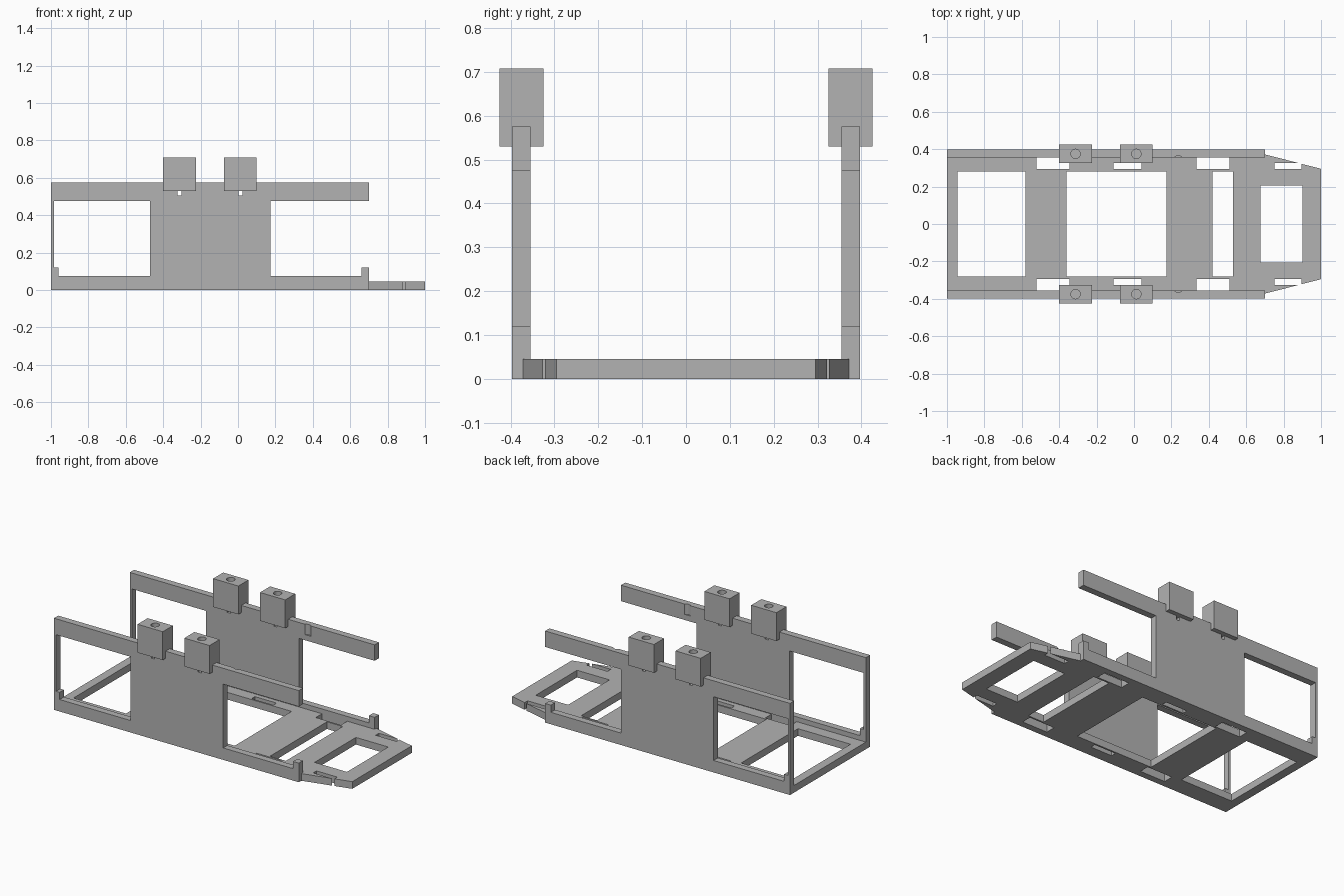
import bpy, bmesh
from mathutils import Vector

if "Cube" in bpy.data.objects:
    bpy.data.objects.remove(bpy.data.objects["Cube"])

grey = bpy.data.materials.new("plain grey")
grey.diffuse_color = (0.45, 0.45, 0.45, 1)
grey.use_nodes = True
grey.node_tree.nodes["Principled BSDF"].inputs["Base Color"].default_value = grey.diffuse_color


def rect(x0, x1, y0, y1):
    return [(x0, y0), (x1, y0), (x1, y1), (x0, y1)]


def prism(name, loops, lo, hi, axis="z"):
    """Extrude an outline with holes along z (points are x, y) or y (points are x, z)."""
    place = (lambda a, b: (a, b, lo)) if axis == "z" else (lambda a, b: (a, lo, b))
    bm = bmesh.new()
    for loop in loops:
        vs = [bm.verts.new(place(*p)) for p in loop]
        for i, v in enumerate(vs):
            bm.edges.new((v, vs[(i + 1) % len(vs)]))
    bmesh.ops.triangle_fill(bm, edges=bm.edges[:], use_beauty=True)
    res = bmesh.ops.extrude_face_region(bm, geom=bm.faces[:])
    shift = Vector((0, 0, hi - lo)) if axis == "z" else Vector((0, hi - lo, 0))
    bmesh.ops.translate(bm, vec=shift,
                        verts=[g for g in res["geom"] if isinstance(g, bmesh.types.BMVert)])
    bmesh.ops.recalc_face_normals(bm, faces=bm.faces[:])
    me = bpy.data.meshes.new(name)
    bm.to_mesh(me)
    bm.free()
    me.materials.append(grey)
    ob = bpy.data.objects.new(name, me)
    bpy.context.collection.objects.link(ob)
    return ob


def bore(target, x, y, r, z0, z1):
    """Cut a round vertical hole into the target."""
    bpy.ops.mesh.primitive_cylinder_add(vertices=32, radius=r, depth=z1 - z0,
                                        location=(x, y, (z0 + z1) / 2))
    cutter = bpy.context.object
    cutter.name = target.name + "_cutter"
    cutter.data.materials.append(grey)
    cutter.hide_render = True
    cutter.hide_set(True)
    mod = target.modifiers.new("bore", "BOOLEAN")
    mod.operation = "DIFFERENCE"
    mod.solver = "EXACT"
    mod.object = cutter


# Base plate: notched sides, tapered nose with open slots, four large windows
W, S = 0.355, 0.293
half = [(-1, W), (-0.52, W), (-0.52, S), (-0.345, S), (-0.345, W),
        (0.335, W), (0.335, S), (0.51, S), (0.51, W), (0.70, W), (0.70, 0.372),
        (0.88, 0.326), (0.75, 0.326), (0.75, S), (0.895, S), (0.895, 0.322), (1, 0.295)]
outline = half + [(x, -y) for x, y in reversed(half)]
windows = [rect(-0.945, -0.58, -0.282, 0.282), rect(-0.36, 0.175, -0.282, 0.282),
           rect(0.42, 0.53, -0.282, 0.282), rect(0.675, 0.90, -0.205, 0.205),
           rect(-0.11, 0.04, S, 0.325), rect(-0.11, 0.04, -0.325, -S)]
prism("base_plate", [outline] + windows, 0, 0.045)

# Side walls: open at the nose end, framed at the tail end, small corner tabs
wall = [(-1, 0), (0.70, 0), (0.70, 0.12), (0.66, 0.12), (0.66, 0.075), (0.175, 0.075),
        (0.175, 0.475), (0.70, 0.475), (0.70, 0.575), (-1, 0.575)]
tail_window = [(-0.96, 0.075), (-0.47, 0.075), (-0.47, 0.475), (-0.985, 0.475),
               (-0.985, 0.12), (-0.96, 0.12)]
block_x = (-0.3125, 0.0125)
slots = [rect(x - 0.011, x + 0.011, 0.505, 0.55) for x in block_x]

for side, label in ((-1, "front"), (1, "back")):
    lo, hi = sorted((side * 0.355, side * 0.397))
    ob = prism(label + "_wall", [wall, tail_window] + slots, lo, hi, "y")
    # Shallow rounded groove on the inner face of the rail
    bore(ob, 0.237, side * 0.338, 0.027, 0.51, 0.60)

    # Clamp blocks straddling the rail, each with a hole in the top
    for i, x in enumerate(block_x):
        lo, hi = sorted((side * 0.325, side * 0.425))
        block = prism(f"{label}_block_{i + 1}",
                      [rect(x - 0.0875, x + 0.0875, lo, hi)], 0.53, 0.708)
        bore(block, x, side * 0.375, 0.025, 0.58, 0.75)
